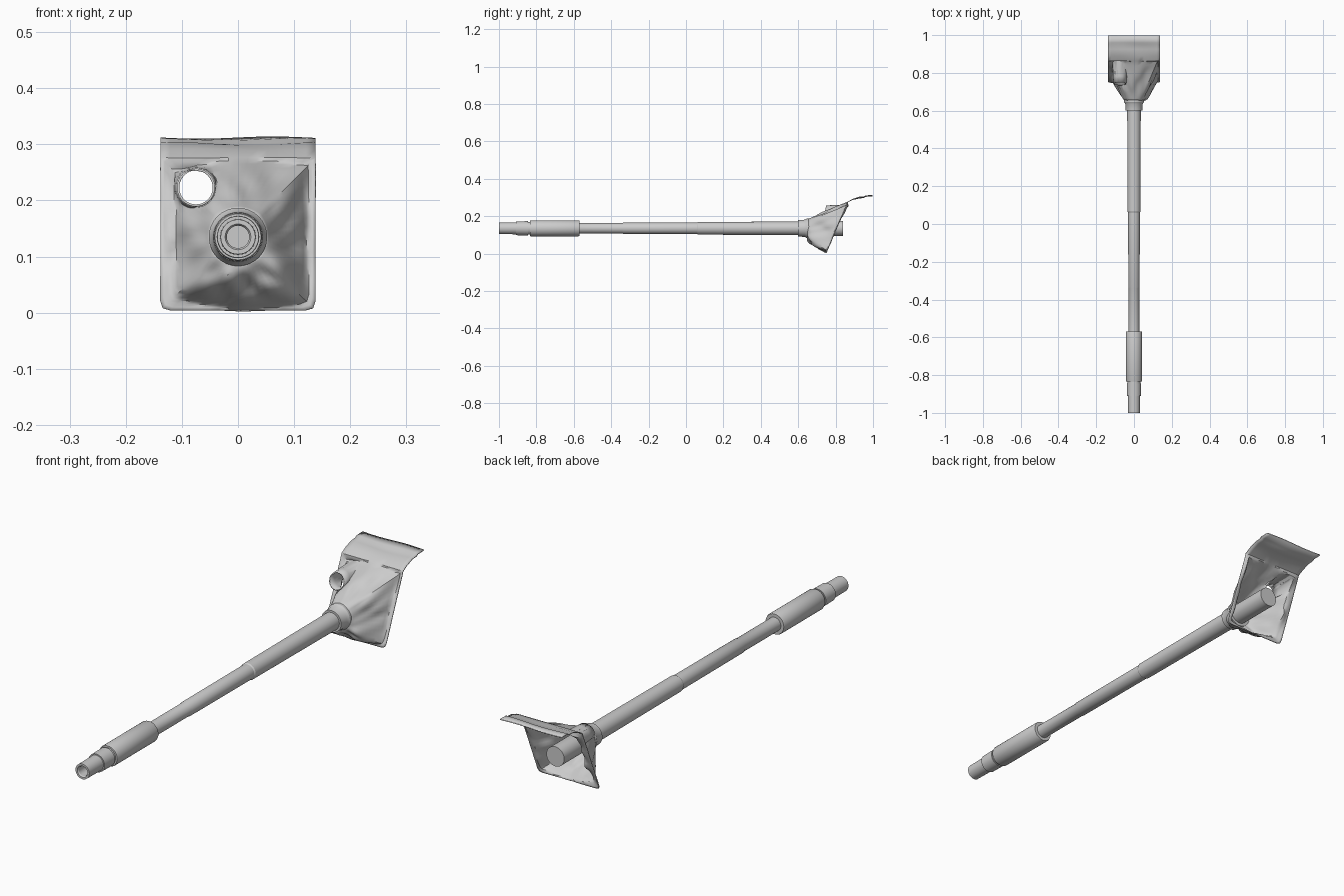
import bpy, bmesh, math
from mathutils import Vector

if "Cube" in bpy.data.objects:
    bpy.data.objects.remove(bpy.data.objects["Cube"])

AXIS_Z = 0.135
grey = bpy.data.materials.new("plain_grey")
grey.diffuse_color = (0.6, 0.6, 0.6, 1)
grey.use_nodes = True
grey.node_tree.nodes["Principled BSDF"].inputs["Base Color"].default_value = grey.diffuse_color


def finish(name, bm, angle):
    mesh = bpy.data.meshes.new(name)
    bmesh.ops.recalc_face_normals(bm, faces=bm.faces[:])
    bm.to_mesh(mesh)
    bm.free()
    mesh.materials.append(grey)
    ob = bpy.data.objects.new(name, mesh)
    bpy.context.collection.objects.link(ob)
    bpy.ops.object.select_all(action='DESELECT')
    ob.select_set(True)
    bpy.context.view_layer.objects.active = ob
    bpy.ops.object.shade_smooth_by_angle(angle=math.radians(angle))
    return ob


def lathe(name, profile, n=32):
    """Spin (y, radius) points about the barrel axis; radius 0 closes an end."""
    bm = bmesh.new()
    verts = [bm.verts.new((r, y, AXIS_Z)) for y, r in profile]
    edges = [bm.edges.new(p) for p in zip(verts, verts[1:])]
    bmesh.ops.spin(bm, geom=verts + edges, cent=(0, 0, AXIS_Z), axis=(0, 1, 0),
                   angle=math.tau, steps=n, use_duplicate=False)
    bmesh.ops.remove_doubles(bm, verts=bm.verts[:], dist=1e-5)
    return finish(name, bm, 30)


# Barrel parts: bored muzzle, bore evacuator, tapering tube, collar, rear stub
lathe("muzzle", [(-0.85, 0), (-0.85, 0.02), (-0.995, 0.02), (-1, 0.023), (-1, 0.031),
                 (-0.91, 0.032), (-0.91, 0.037), (-0.845, 0.038), (-0.845, 0.034), (-0.82, 0.034)])
lathe("bore_evacuator", [(-0.835, 0.03), (-0.835, 0.041), (-0.83, 0.043), (-0.575, 0.043),
                         (-0.57, 0.041), (-0.57, 0.025)])
lathe("barrel_tube", [(-0.58, 0.028), (-0.34, 0.028), (-0.335, 0.030), (0.06, 0.031),
                      (0.065, 0.034), (0.62, 0.036)])
lathe("collar", [(0.60, 0.034), (0.60, 0.044), (0.635, 0.046), (0.645, 0.052),
                 (0.658, 0.052), (0.658, 0.04)])
lathe("rear_stub", [(0.62, 0.036), (0.65, 0.040), (0.84, 0.040), (0.84, 0)])


# Canvas cover: loft from the collar ring out to a slanted rectangular rim
HALF, BOTTOM, TOP = 0.138, 0.004, 0.275
NX, NZ, RINGS = 16, 16, 16


def rim_y(z):
    return 0.75 + (z - BOTTOM) * 0.42


def cover_point(ox, oz, t):
    a = math.atan2(oz - AXIS_Z, ox)
    ix, iz = 0.047 * math.cos(a), AXIS_Z + 0.047 * math.sin(a)
    x, z = ix + (ox - ix) * t, iz + (oz - iz) * t
    down, side = max(0, -math.sin(a)), abs(math.cos(a))
    # flat border at the sides, full bulge underneath, straight slope on top
    border = 1 - side * (0.33 if ox < 0 else 0.18)
    f = min(1, t / border) ** (1 + 0.9 * down)
    y = 0.65 + (rim_y(oz) - 0.65) * f
    fold = math.sin(math.pi * t) ** 1.5
    y += fold * (0.011 * math.sin(5 * a + 5 * t) + 0.006 * math.sin(11 * a - 7 * t + 1))
    return Vector((x, y, z))


rim = [(-HALF + 2 * HALF * i / NX, TOP) for i in range(NX)]
rim += [(HALF, TOP + (BOTTOM - TOP) * i / NZ) for i in range(NZ)]
rim += [(HALF - 2 * HALF * i / NX, BOTTOM) for i in range(NX)]
rim += [(-HALF, BOTTOM + (TOP - BOTTOM) * i / NZ) for i in range(NZ)]
for k, s in ((NX + NZ, 1), (2 * NX + NZ, -1)):          # trimmed lower corners
    rim[k] = (s * (HALF - 0.004), BOTTOM + 0.004)

bm = bmesh.new()
rings = [[bm.verts.new(cover_point(x, z, j / RINGS)) for x, z in rim] for j in range(RINGS + 1)]
for r0, r1 in zip(rings, rings[1:]):
    for i in range(len(rim)):
        k = (i + 1) % len(rim)
        bm.faces.new((r0[i], r0[k], r1[k], r1[i]))

# Top flap: continues the upper rim back in a gentle curve
row = rings[-1][:NX + 1]
for y, z, wave in ((0.89, 0.289, 0.001), (0.925, 0.299, 0.003), (0.95, 0.301, 0.002),
                   (0.96, 0.307, 0.002), (0.998, 0.310, 0.002)):
    new = [bm.verts.new((v.co.x, y, z + wave * math.cos(v.co.x * 24 + y * 30))) for v in row]
    for i in range(NX):
        bm.faces.new((row[i], row[i + 1], new[i + 1], new[i]))
    row = new

# Sight opening: cut a round hole, then draw its edge forward into a sleeve
HX, HZ = -0.075, 0.223


def hole_dist(co):
    return math.hypot(co.x - HX, co.z - HZ)


bmesh.ops.delete(bm, geom=[f for f in bm.faces if hole_dist(f.calc_center_median()) < 0.033],
                 context='FACES')
edges = [e for e in bm.edges if e.is_boundary and all(hole_dist(v.co) < 0.055 for v in e.verts)]


def set_radius(verts, r, y=None):
    for v in verts:
        k = r / hole_dist(v.co)
        v.co.x, v.co.z = HX + (v.co.x - HX) * k, HZ + (v.co.z - HZ) * k
        if y is not None:
            v.co.y = y + 0.25 * (v.co.z - HZ)


set_radius({v for e in edges for v in e.verts}, 0.037)
for r, y in ((0.034, 0.775), (0.032, 0.742)):
    out = bmesh.ops.extrude_edge_only(bm, edges=edges)["geom"]
    edges = [g for g in out if isinstance(g, bmesh.types.BMEdge)
             and g.is_boundary]
    set_radius([g for g in out if isinstance(g, bmesh.types.BMVert)], r, y)

cover = finish("canvas_cover", bm, 40)
thick = cover.modifiers.new("cloth_thickness", 'SOLIDIFY')
thick.thickness = 0.004
thick.offset = 0
